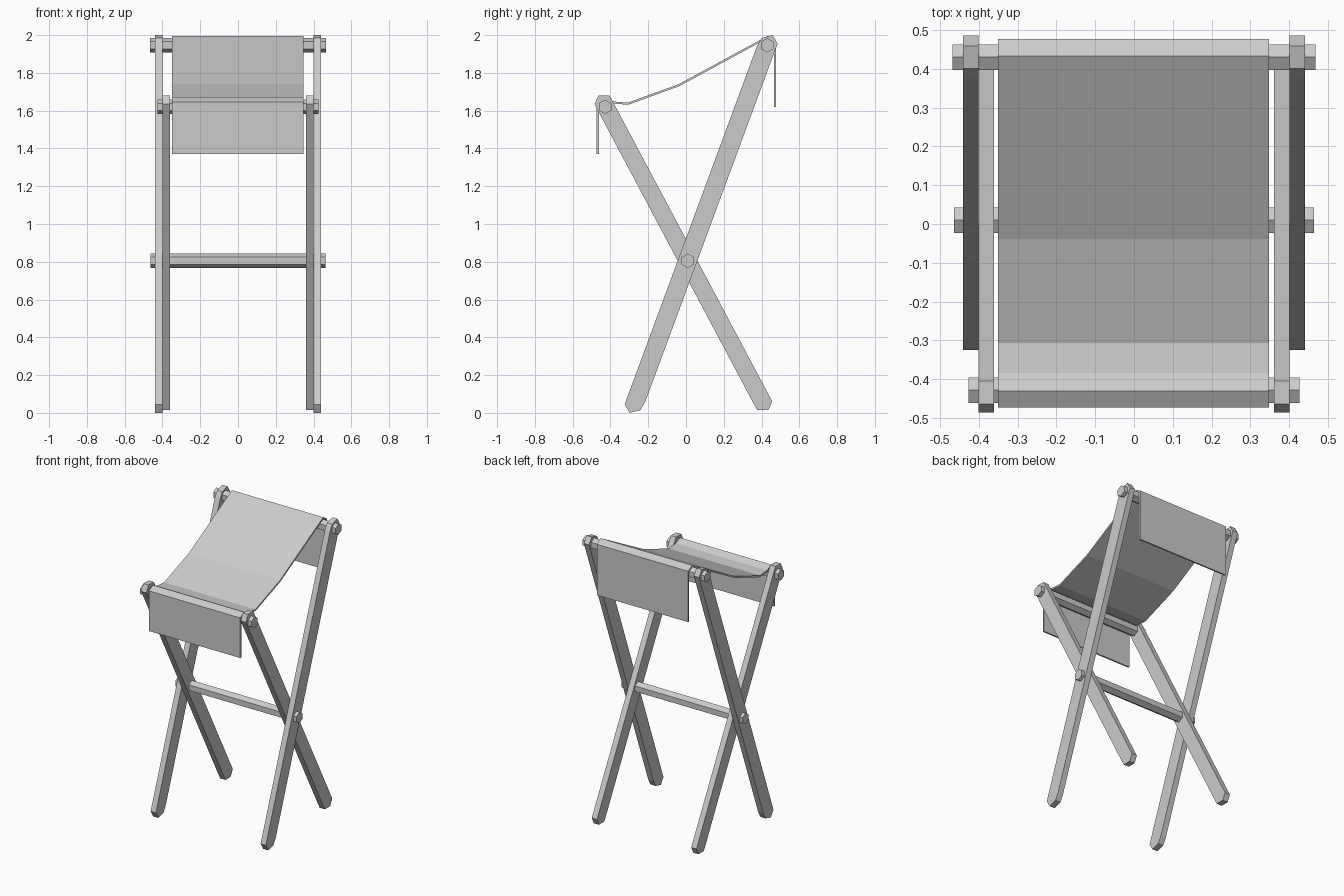
import bpy, bmesh, math
from mathutils import Vector

cube = bpy.data.objects.get("Cube")
if cube:
    bpy.data.objects.remove(cube, do_unlink=True)

grey = bpy.data.materials.new("plain grey")
grey.use_nodes = True
colour = (0.6, 0.6, 0.6, 1)
grey.diffuse_color = colour
grey.node_tree.nodes["Principled BSDF"].inputs["Base Color"].default_value = colour


def finish(name, bm):
    bmesh.ops.recalc_face_normals(bm, faces=bm.faces)
    mesh = bpy.data.meshes.new(name)
    bm.to_mesh(mesh)
    bm.free()
    mesh.materials.append(grey)
    obj = bpy.data.objects.new(name, mesh)
    bpy.context.collection.objects.link(obj)
    return obj


def prism(name, outline, x0, x1):
    """Extrude a (y, z) outline along x."""
    bm = bmesh.new()
    face = bm.faces.new([bm.verts.new((x0, y, z)) for y, z in outline])
    new = bmesh.ops.extrude_face_region(bm, geom=[face])["geom"]
    verts = [v for v in new if isinstance(v, bmesh.types.BMVert)]
    bmesh.ops.translate(bm, verts=verts, vec=(x1 - x0, 0, 0))
    return finish(name, bm)


def leg_pair(name, centre, top, inner):
    """Straight bars with chamfered ends, the foot being the top turned round."""
    c = Vector(centre)
    top = [Vector(p) for p in top]
    outline = top + [2 * c - p for p in top]
    prism("left_" + name, outline, inner, inner + 0.04)
    prism("right_" + name, outline, -inner - 0.04, -inner)


def rod(name, y, z, half_length, radius=0.038):
    """Hexagonal crossbar with a ridge upwards."""
    angles = [math.radians(90 + 60 * i) for i in range(6)]
    outline = [(y + radius * math.cos(a), z + radius * math.sin(a)) for a in angles]
    prism(name, outline, -half_length, half_length)


# Crossed legs
leg_pair("rear_top_leg", (0.08, 1.0),
         [(0.375, 1.94), (0.40, 1.985), (0.458, 2.0), (0.485, 1.955)], 0.40)
leg_pair("front_top_leg", (-0.014, 0.8475),
         [(-0.485, 1.635), (-0.463, 1.68), (-0.405, 1.68), (-0.38, 1.635)], 0.36)

# Crossbars
rod("rear_rod", 0.43, 1.946, 0.467)
rod("front_rod", -0.428, 1.62, 0.426)
rod("pivot_rod", 0.01, 0.805, 0.463)

# Sagging fabric seat with a flap hanging over each rod
path = [(0.471, 1.62), (0.471, 1.968), (0.433, 1.99), (-0.037, 1.735),
        (-0.306, 1.637), (-0.385, 1.643), (-0.43, 1.665), (-0.467, 1.644), (-0.467, 1.37)]
bm = bmesh.new()
rows = [[bm.verts.new((x, y, z)) for x in (-0.35, 0.348)] for y, z in path]
for a, b in zip(rows, rows[1:]):
    bm.faces.new((a[0], a[1], b[1], b[0]))
seat = finish("fabric_seat", bm)
solid = seat.modifiers.new("thickness", "SOLIDIFY")
solid.thickness = 0.011
solid.offset = 0
solid.use_even_offset = True
